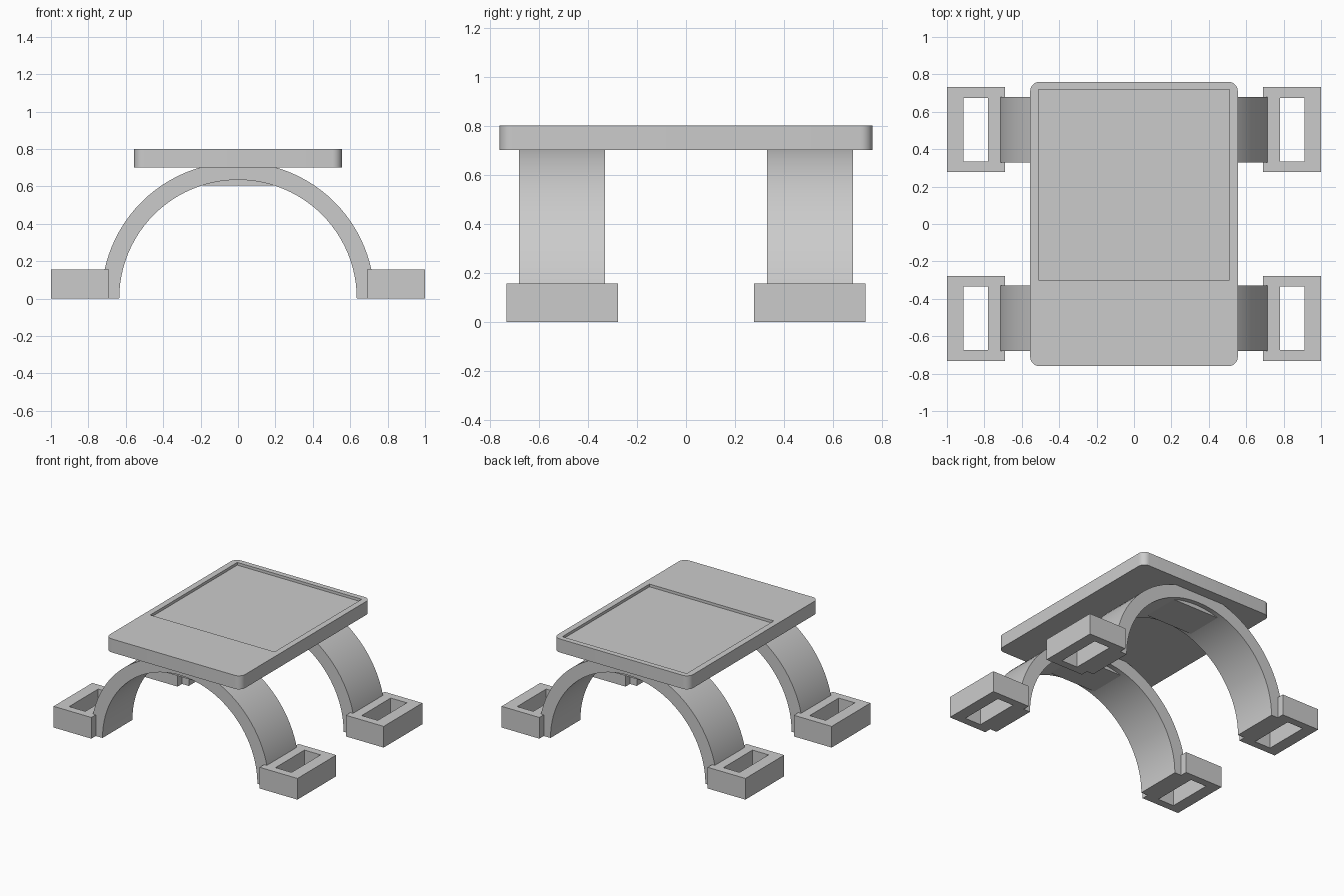
import bpy, bmesh, math
from mathutils import Vector

if "Cube" in bpy.data.objects:
    bpy.data.objects.remove(bpy.data.objects["Cube"], do_unlink=True)

# single flat colour
grey = bpy.data.materials.new("light_grey")
grey.use_nodes = True
colour = (0.6, 0.6, 0.6, 1)
grey.diffuse_color = colour
grey.node_tree.nodes["Principled BSDF"].inputs["Base Color"].default_value = colour


def add_object(name, bm):
    bmesh.ops.recalc_face_normals(bm, faces=bm.faces)
    mesh = bpy.data.meshes.new(name)
    bm.to_mesh(mesh)
    bm.free()
    mesh.materials.append(grey)
    obj = bpy.data.objects.new(name, mesh)
    bpy.context.collection.objects.link(obj)
    return obj


def activate(obj):
    bpy.ops.object.select_all(action='DESELECT')
    obj.select_set(True)
    bpy.context.view_layer.objects.active = obj


def box(name, low, high, corner=0):
    """Box between two corners, with optionally rounded upright edges."""
    low, high = Vector(low), Vector(high)
    bm = bmesh.new()
    bmesh.ops.create_cube(bm, size=1)
    bmesh.ops.scale(bm, vec=high - low, verts=bm.verts)
    bmesh.ops.translate(bm, vec=(low + high) / 2, verts=bm.verts)
    if corner:
        upright = [e for e in bm.edges
                   if abs(e.verts[0].co.z - e.verts[1].co.z) > 0.01]
        bmesh.ops.bevel(bm, geom=upright, offset=corner, segments=8,
                        profile=0.5, affect='EDGES')
    return add_object(name, bm)


def cut(obj, low, high):
    """Subtract a box and discard the cutter."""
    cutter = box("cutter", low, high)
    cutter.hide_render = True
    mod = obj.modifiers.new("cut", 'BOOLEAN')
    mod.operation = 'DIFFERENCE'
    mod.solver = 'EXACT'
    mod.object = cutter
    activate(obj)
    bpy.ops.object.modifier_apply(modifier=mod.name)
    bpy.data.objects.remove(cutter, do_unlink=True)


def smooth(obj):
    activate(obj)
    bpy.ops.object.shade_smooth_by_angle(angle=math.radians(30))


def arch(name, inner, outer, y, width, steps=48):
    """Half ring standing on the ground, extruded along y."""
    bm = bmesh.new()
    rows = []
    for i in range(steps + 1):
        a = math.pi * i / steps
        rows.append([bm.verts.new((r * math.cos(a), y + s * width / 2, r * math.sin(a)))
                     for r, s in ((inner, -1), (outer, -1), (outer, 1), (inner, 1))])
    for p, q in zip(rows, rows[1:]):
        for k in range(4):
            n = (k + 1) % 4
            bm.faces.new((p[k], p[n], q[n], q[k]))
    bm.faces.new(rows[0])
    bm.faces.new(rows[-1])
    smooth(add_object(name, bm))


# table top with a shallow pocket towards the back
top = box("top_plate", (-0.555, -0.76, 0.7), (0.555, 0.76, 0.8), corner=0.05)
cut(top, (-0.51, -0.3, 0.78), (0.51, 0.72, 0.9))
smooth(top)

for end, y in (("front", -0.505), ("back", 0.505)):
    # arched leg pair and the pad joining it to the plate
    arch(end + "_arch", 0.635, 0.73, y, 0.35)
    box(end + "_arch_pad", (-0.2, y - 0.14, 0.605), (0.2, y + 0.14, 0.705))
    # feet with an open slot
    for side, s in (("left", 1), ("right", -1)):
        x0, x1 = sorted((0.69 * s, s))
        foot = box(f"{end}_{side}_foot", (x0, y - 0.227, 0), (x1, y + 0.227, 0.157))
        h0, h1 = sorted((0.78 * s, 0.912 * s))
        cut(foot, (h0, y - 0.17, -0.1), (h1, y + 0.17, 0.3))
